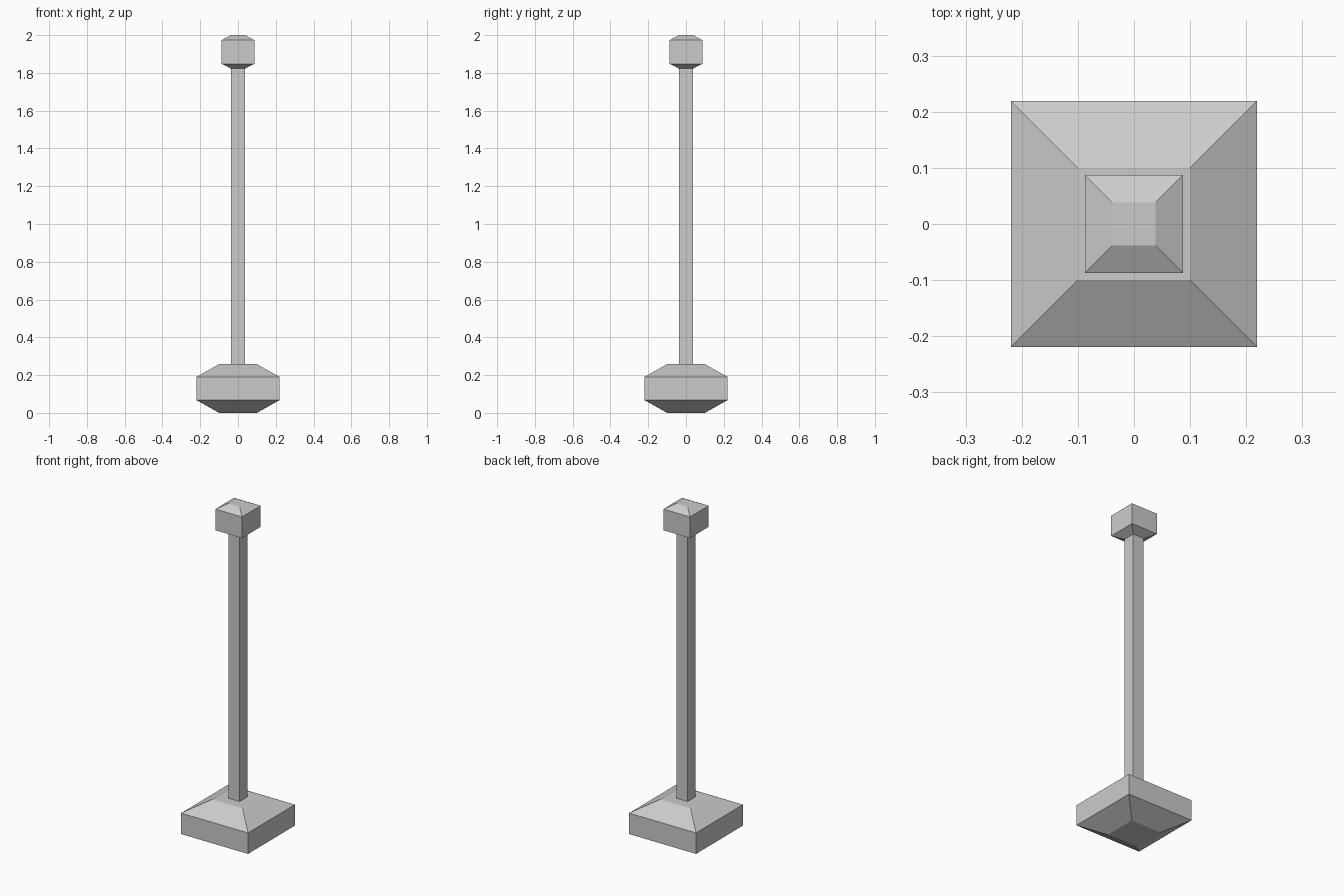
import bpy
import bmesh

if "Cube" in bpy.data.objects:
    bpy.data.objects.remove(bpy.data.objects["Cube"])


def square_loft(name, profile):
    """Stack square rings (half_width, z) from bottom to top and cap both ends."""
    bm = bmesh.new()
    rings = []
    for r, z in profile:
        corners = ((-r, -r), (r, -r), (r, r), (-r, r))
        rings.append([bm.verts.new((x, y, z)) for x, y in corners])
    for low, high in zip(rings, rings[1:]):
        for i in range(4):
            j = (i + 1) % 4
            bm.faces.new((low[i], low[j], high[j], high[i]))
    bm.faces.new(rings[0][::-1])
    bm.faces.new(rings[-1])
    mesh = bpy.data.meshes.new(name)
    bm.to_mesh(mesh)
    bm.free()
    obj = bpy.data.objects.new(name, mesh)
    bpy.context.collection.objects.link(obj)
    return obj


# Heavy foot, chamfered above and below
square_loft("base", [(0.1, 0), (0.219, 0.067), (0.219, 0.191), (0.1, 0.258)])

# Slim square pole
square_loft("pole", [(0.037, 0.258), (0.037, 1.823)])

# Small chamfered block on top
square_loft("top_cap", [(0.038, 1.823), (0.087, 1.848), (0.087, 1.973), (0.038, 2.0)])
